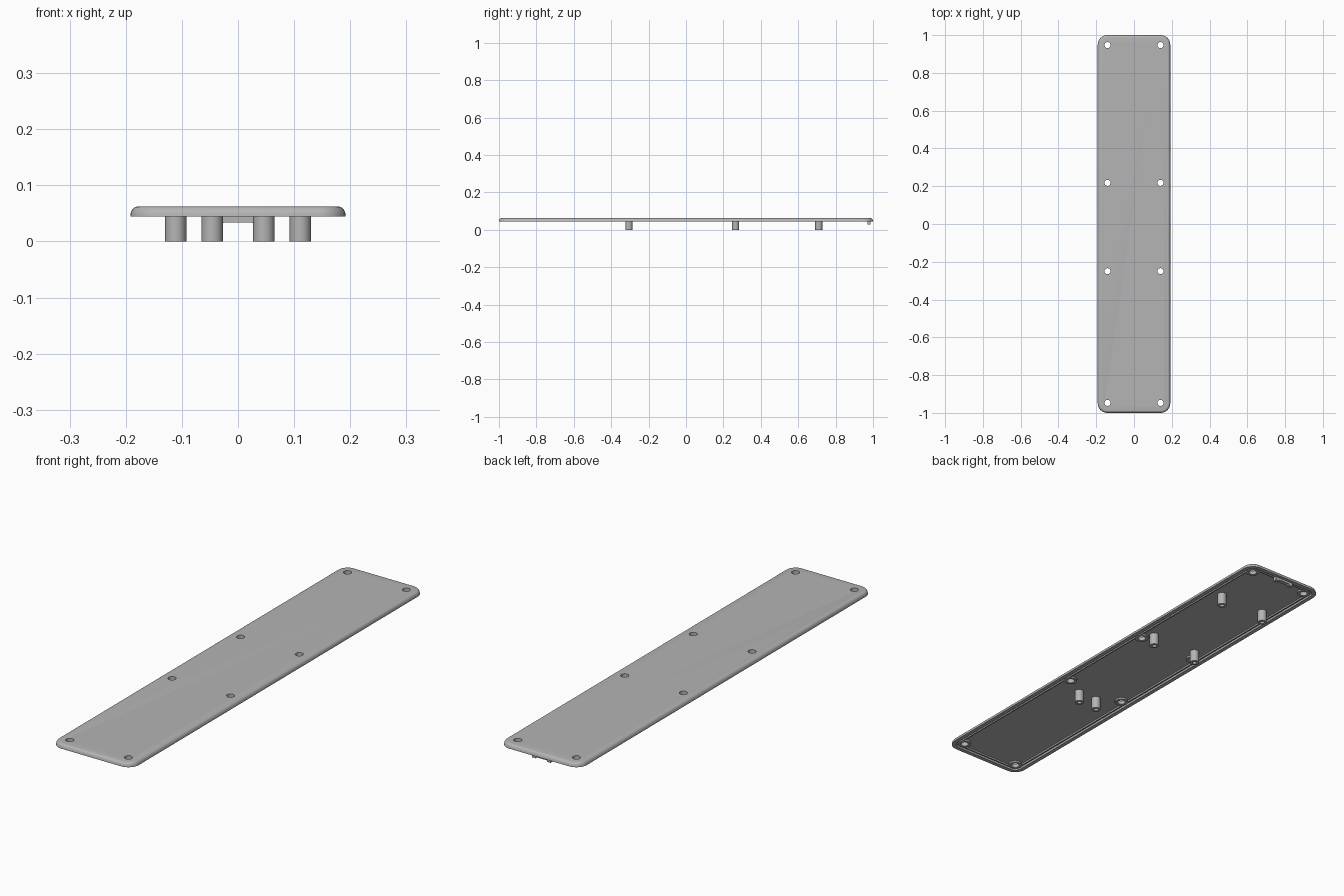
import bpy, bmesh, math

if "Cube" in bpy.data.objects:
    bpy.data.objects.remove(bpy.data.objects["Cube"])

grey = bpy.data.materials.new("plain grey")
grey.use_nodes = True
colour = (0.46, 0.46, 0.46, 1)
grey.diffuse_color = colour
grey.node_tree.nodes["Principled BSDF"].inputs["Base Color"].default_value = colour

HALF_X, HALF_Y, CORNER = 0.192, 1.0, 0.05
RIM, FLOOR, TOP = 0.044, 0.053, 0.062


def finish(bm, name):
    bmesh.ops.recalc_face_normals(bm, faces=bm.faces)
    mesh = bpy.data.meshes.new(name)
    bm.to_mesh(mesh)
    bm.free()
    mesh.materials.append(grey)
    obj = bpy.data.objects.new(name, mesh)
    bpy.context.collection.objects.link(obj)
    return obj


def smooth(obj):
    bpy.ops.object.select_all(action="DESELECT")
    obj.select_set(True)
    bpy.context.view_layer.objects.active = obj
    bpy.ops.object.shade_smooth_by_angle(angle=math.radians(35))


def skin(bm, rings, closed=False):
    """Bridge successive rings; cap both ends unless the profile is closed."""
    loops = [[bm.verts.new(p) for p in ring] for ring in rings]
    pairs = list(zip(loops, loops[1:]))
    if closed:
        pairs.append((loops[-1], loops[0]))
    else:
        bm.faces.new(loops[0])
        bm.faces.new(loops[-1])
    for a, b in pairs:
        for i in range(len(a)):
            j = (i + 1) % len(a)
            bm.faces.new((a[i], a[j], b[j], b[i]))


def circle(x, y, r, z, n=32):
    return [(x + r * math.cos(math.tau * i / n), y + r * math.sin(math.tau * i / n), z)
            for i in range(n)]


def rounded_rectangle(inset, z, steps=8):
    points = []
    r = CORNER - inset
    for quarter, (sx, sy) in enumerate([(1, 1), (-1, 1), (-1, -1), (1, -1)]):
        for i in range(steps + 1):
            a = (quarter + i / steps) * math.pi / 2
            points.append((sx * (HALF_X - CORNER) + r * math.cos(a),
                           sy * (HALF_Y - CORNER) + r * math.sin(a), z))
    return points


# Cover plate: rounded top edge, flat rim, groove, ridge and recessed underside
edge = [math.pi / 2 * i / 6 for i in range(7)]
profile = [(0.012 * (1 - math.sin(a)), RIM + (TOP - RIM) * math.cos(a)) for a in edge]
profile += [(0.018, RIM), (0.018, FLOOR), (0.027, FLOOR),
            (0.027, 0.046), (0.033, 0.046), (0.033, FLOOR)]
bm = bmesh.new()
skin(bm, [rounded_rectangle(inset, z) for inset, z in profile])
plate = finish(bm, "cover_plate")

# Screw holes through the plate
holes = [(sx * 0.14, y) for y in (-0.947, -0.25, 0.218, 0.947) for sx in (-1, 1)]
bm = bmesh.new()
for x, y in holes:
    skin(bm, [circle(x, y, 0.016, 0.03), circle(x, y, 0.016, 0.08)])
cutter = finish(bm, "hole_cutter")
cutter.hide_render = True
cut = plate.modifiers.new("holes", "BOOLEAN")
cut.operation, cut.solver, cut.object = "DIFFERENCE", "EXACT", cutter
bpy.context.view_layer.objects.active = plate
bpy.ops.object.modifier_apply(modifier="holes")
bpy.data.objects.remove(cutter)
smooth(plate)

# Raised collars around the screw holes on the underside
bm = bmesh.new()
for x, y in holes:
    skin(bm, [circle(x, y, r, z) for r, z in
              [(0.016, 0.055), (0.016, 0.046), (0.028, 0.046), (0.028, 0.055)]], closed=True)
smooth(finish(bm, "screw_collars"))

# Hollow mounting pegs
bm = bmesh.new()
for x, y in [(0.046, -0.305), (0.111, 0.265), (0.111, 0.71)]:
    for side in (-1, 1):
        skin(bm, [circle(side * x, y, r, z) for r, z in
                  [(0.019, 0.055), (0.019, 0), (0.009, 0), (0.009, 0.035)]])
smooth(finish(bm, "mounting_pegs"))

# Small bridge-shaped clip under the back end
half = [(0.045, 0.055), (0.045, 0.028), (0.028, 0.028), (0.027, 0.032), (0.024, 0.034)]
outline = half + [(-x, z) for x, z in reversed(half)]
bm = bmesh.new()
skin(bm, [[(x, y, z) for x, z in outline] for y in (0.97, 0.987)])
finish(bm, "end_clip")
